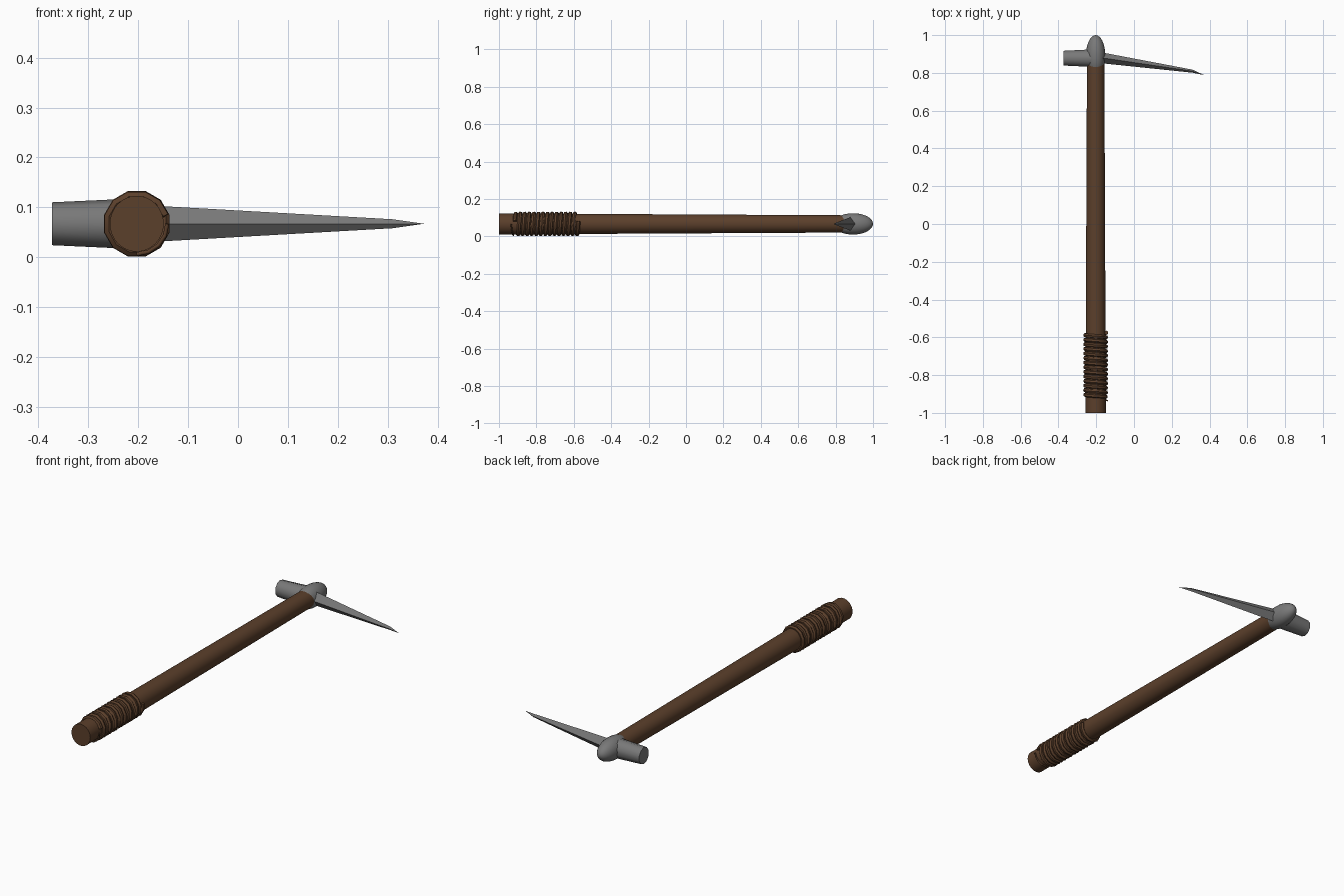
import bpy, bmesh
from math import sin, cos, pi, radians
from mathutils import Vector

if "Cube" in bpy.data.objects:
    bpy.data.objects.remove(bpy.data.objects["Cube"], do_unlink=True)

AX, AZ = -0.203, 0.067   # handle axis


def material(name, rgb):
    m = bpy.data.materials.new(name)
    m.use_nodes = True
    m.diffuse_color = (*rgb, 1)
    bsdf = m.node_tree.nodes["Principled BSDF"]
    bsdf.inputs["Base Color"].default_value = (*rgb, 1)
    return m


wood = material("brown wood", (0.105, 0.05, 0.024))
steel = material("grey steel", (0.19, 0.19, 0.19))


def loft(name, rings, axis, sides, mat, turn=0.0, smooth=35):
    """Skin rings of (centre, radius_a, radius_b) lying across the axis."""
    a, b = {"x": (Vector((0, 1, 0)), Vector((0, 0, 1))),
            "y": (Vector((0, 0, 1)), Vector((1, 0, 0)))}[axis]
    bm = bmesh.new()
    loops = []
    for centre, ra, rb in rings:
        angles = [turn + 2 * pi * i / sides for i in range(sides)]
        loops.append([bm.verts.new(Vector(centre) + a * ra * cos(t) + b * rb * sin(t))
                      for t in angles])
    for lo, hi in zip(loops, loops[1:]):
        for i in range(sides):
            j = (i + 1) % sides
            bm.faces.new((lo[i], lo[j], hi[j], hi[i]))
    bm.faces.new(loops[0][::-1])
    bm.faces.new(loops[-1])
    bmesh.ops.remove_doubles(bm, verts=bm.verts, dist=1e-5)
    bmesh.ops.recalc_face_normals(bm, faces=bm.faces)
    mesh = bpy.data.meshes.new(name)
    bm.to_mesh(mesh)
    bm.free()
    return finish(bpy.data.objects.new(name, mesh), mat, smooth)


def finish(obj, mat, smooth):
    bpy.context.collection.objects.link(obj)
    obj.data.materials.append(mat)
    bpy.ops.object.select_all(action="DESELECT")
    obj.select_set(True)
    bpy.context.view_layer.objects.active = obj
    if obj.type == "CURVE":
        bpy.ops.object.convert(target="MESH")
    if smooth:
        bpy.ops.object.shade_smooth_by_angle(angle=radians(smooth))
    return obj


# Tapered handle
loft("handle", [((AX, -1, AZ), 0.056, 0.054), ((AX, 0.88, AZ), 0.046, 0.046)],
     "y", 32, wood)

# Cord wound round the grip
STEPS, TURNS = 12, 14
cord = bpy.data.curves.new("grip_cord", "CURVE")
cord.dimensions = "3D"
cord.bevel_depth = 0.011
cord.bevel_resolution = 1
cord.use_fill_caps = True
spline = cord.splines.new("POLY")
count = STEPS * TURNS + 1
spline.points.add(count - 1)
for i, p in enumerate(spline.points):
    t = 2 * pi * (i + 0.5) / STEPS
    y = -0.915 + 0.34 * i / (count - 1)
    p.co = (AX + 0.057 * cos(t), y, AZ + 0.057 * sin(t), 1)
finish(bpy.data.objects.new("grip_cord", cord), wood, 40)

# Loose cord end below the winding
tail = bpy.data.curves.new("cord_end", "CURVE")
tail.dimensions = "3D"
tail.bevel_depth = 0.004
tail.use_fill_caps = True
end = tail.splines.new("POLY")
end.points.add(4)
for i, p in enumerate(end.points):
    t = -pi / 2 * i / 4
    p.co = (AX + 0.061 * cos(t), -0.935 + 0.003 * i, AZ + 0.061 * sin(t), 1)
finish(bpy.data.objects.new("cord_end", tail), wood, 40)

# Egg-shaped head socket over the handle end
bpy.ops.mesh.primitive_uv_sphere_add(segments=24, ring_count=16, radius=1,
                                     location=(AX, 0.893, AZ), rotation=(pi / 2, 0, 0))
socket = bpy.context.object
socket.name = "head_socket"
socket.scale = (0.051, 0.057, 0.107)
socket.data.materials.append(steel)
bpy.ops.object.shade_smooth_by_angle(angle=radians(40))
socket.scale = (0.051, 0.057, 0.107)

# Blunt hammer poll
loft("hammer_poll", [((-0.373, 0.878, AZ), 0.041, 0.043),
                     ((-0.2, 0.878, AZ), 0.05, 0.051)], "x", 10, steel, pi / 10, 40)

# Four-sided pick spike drooping to a point
loft("pick_spike", [((-0.2, 0.884, AZ), 0.03, 0.038),
                    ((0.31, 0.809, AZ), 0.008, 0.009),
                    ((0.373, 0.788, AZ), 0, 0)], "x", 4, steel, 0, 0)
